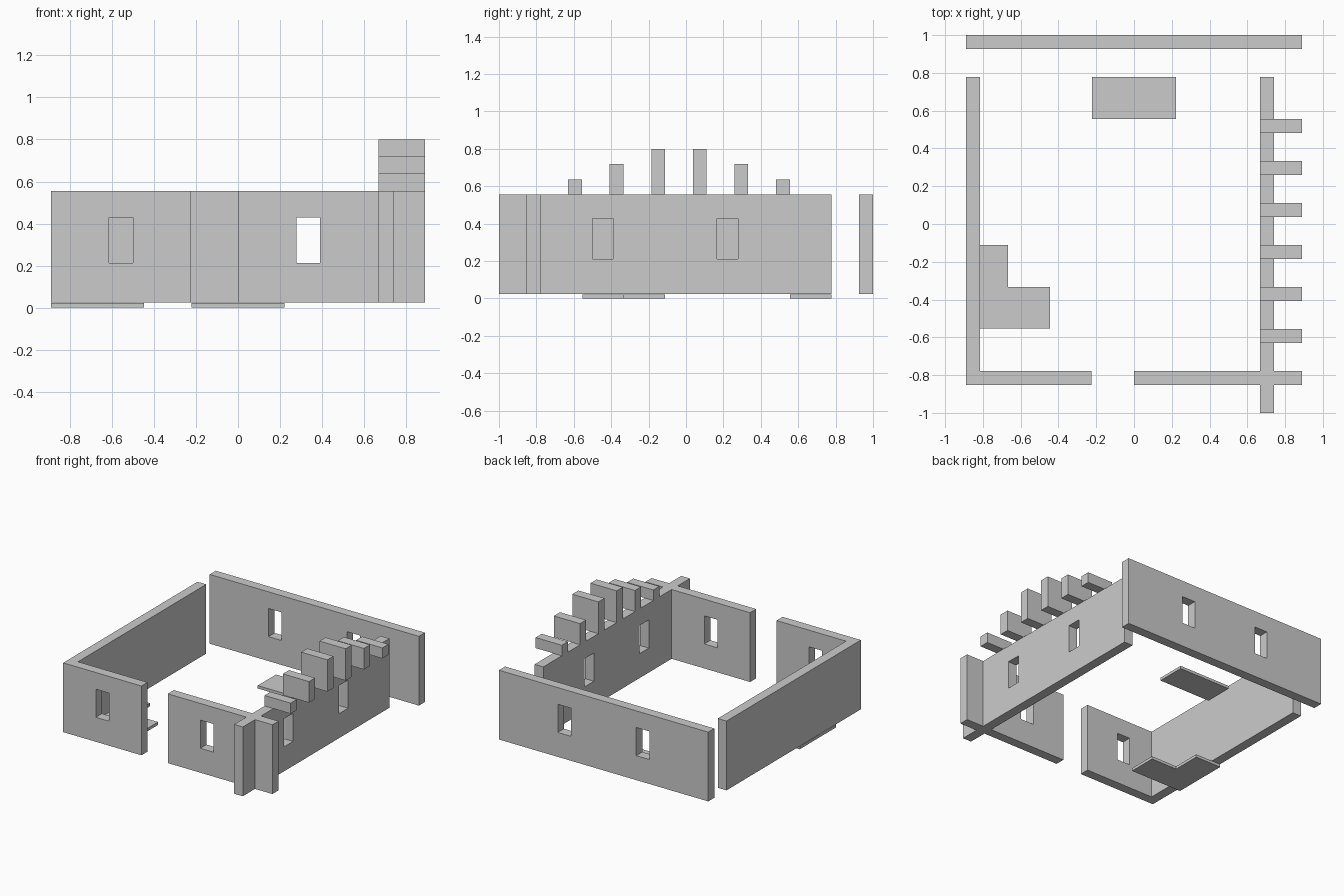
import bpy, bmesh
from mathutils import Vector

if "Cube" in bpy.data.objects:
    bpy.data.objects.remove(bpy.data.objects["Cube"])

T = 0.074                      # wall thickness
Z0, Z1 = 0.024, 0.556          # wall bottom and top
WIN_W, WIN_Z0, WIN_Z1 = 0.112, 0.212, 0.428


def box(name, x, y, z):
    """Box from (min, max) ranges on each axis."""
    lo, hi = Vector((x[0], y[0], z[0])), Vector((x[1], y[1], z[1]))
    bm = bmesh.new()
    bmesh.ops.create_cube(bm, size=1)
    for v in bm.verts:
        v.co = (lo + hi) / 2 + v.co * (hi - lo)
    mesh = bpy.data.meshes.new(name)
    bm.to_mesh(mesh)
    bm.free()
    obj = bpy.data.objects.new(name, mesh)
    bpy.context.collection.objects.link(obj)
    return obj


def wall(name, axis, span, side, windows=()):
    """Wall running along 'x' or 'y', with windows centred at the given positions."""
    across = (side, side + T)
    obj = box(name, *((span, across) if axis == 'x' else (across, span)), (Z0, Z1))
    for c in windows:
        along = (c - WIN_W / 2, c + WIN_W / 2)
        deep = (side - 0.05, side + T + 0.05)
        cutter = box("window_cutter", *((along, deep) if axis == 'x' else (deep, along)),
                     (WIN_Z0, WIN_Z1))
        cutter.hide_render = True
        mod = obj.modifiers.new("window", 'BOOLEAN')
        mod.operation, mod.solver, mod.object = 'DIFFERENCE', 'EXACT', cutter
        bpy.context.view_layer.objects.active = obj
        bpy.ops.object.modifier_apply(modifier=mod.name)
        bpy.data.objects.remove(cutter)
    return obj


# Walls
wall("back_wall", 'x', (-0.889, 0.889), 0.926, (-0.333, 0.333))
wall("left_wall", 'y', (-0.852, 0.778), -0.889)
wall("right_wall", 'y', (-1.0, 0.778), 0.667, (-0.445, 0.222))
wall("front_wall_left", 'x', (-0.889, -0.224), -0.852, (-0.556,))
wall("front_wall_right", 'x', (0.0, 0.889), -0.852, (0.333,))

# Stepped blocks on top of the right wall
for i, top in enumerate((0.637, 0.718, 0.8, 0.8, 0.718, 0.637)):
    y = -0.63 + i * 0.2222
    box(f"step_block_{i + 1}", (0.667, 0.889), (y, y + T), (Z1, top))

# Thin floor slabs
slab_z = (0.0, 0.022)
box("floor_slab_back", (-0.222, 0.222), (0.556, 0.778), slab_z)
box("floor_slab_wide", (-0.889, -0.446), (-0.553, -0.333), slab_z)
box("floor_slab_small", (-0.889, -0.668), (-0.333, -0.111), slab_z)
